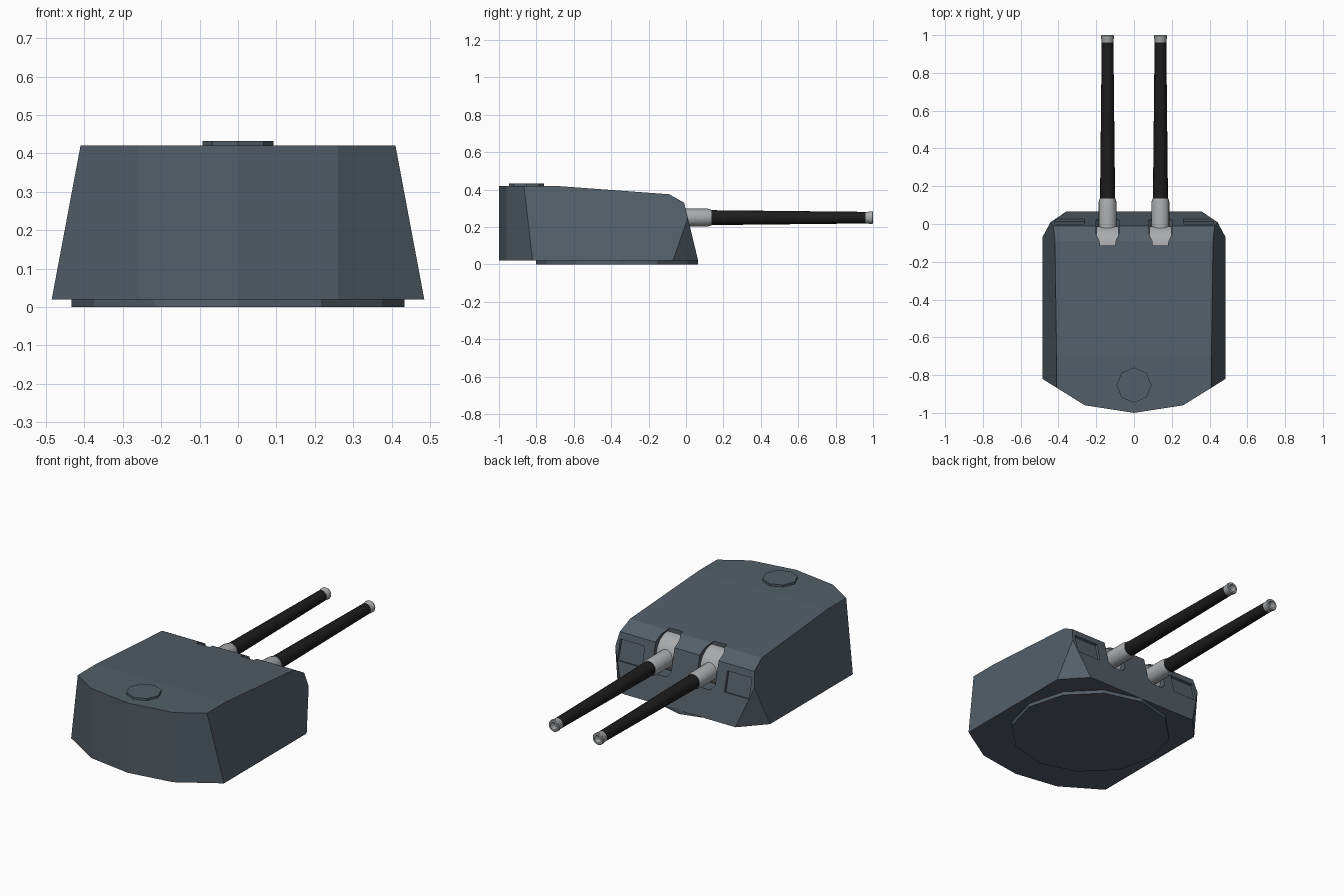
import bpy, bmesh, math
from mathutils import Vector, Matrix

cube = bpy.data.objects.get("Cube")
if cube:
    bpy.data.objects.remove(cube)


def material(name, rgb, rough=0.6):
    m = bpy.data.materials.new(name)
    m.use_nodes = True
    m.diffuse_color = (*rgb, 1)
    bsdf = m.node_tree.nodes["Principled BSDF"]
    bsdf.inputs["Base Color"].default_value = (*rgb, 1)
    bsdf.inputs["Roughness"].default_value = rough
    return m


ARMOR = material("slate armor", (0.085, 0.113, 0.14))
BLACK = material("black barrel", (0.012, 0.012, 0.012))
STEEL = material("light steel", (0.4, 0.41, 0.42))


def finish(name, bm, mat, smooth=False):
    bmesh.ops.recalc_face_normals(bm, faces=bm.faces)
    mesh = bpy.data.meshes.new(name)
    bm.to_mesh(mesh)
    bm.free()
    ob = bpy.data.objects.new(name, mesh)
    bpy.context.collection.objects.link(ob)
    mesh.materials.append(mat)
    if smooth:
        bpy.ops.object.select_all(action="DESELECT")
        ob.select_set(True)
        bpy.context.view_layer.objects.active = ob
        bpy.ops.object.shade_smooth_by_angle(angle=math.radians(35))
    return ob


def disc(name, sides, radius, y, z0, z1):
    """Upright polygonal plate."""
    bm = bmesh.new()
    place = Matrix.Translation((0, y, (z0 + z1) / 2))
    bmesh.ops.create_cone(bm, cap_ends=True, segments=sides, radius1=radius,
                          radius2=radius, depth=z1 - z0, matrix=place)
    return finish(name, bm, ARMOR)


def lathe(name, profile, x, z, mat, sides=16):
    """Revolve (radius, y) points around an axis running along y."""
    bm = bmesh.new()
    verts = [bm.verts.new((r, y, 0)) for r, y in profile]
    edges = [bm.edges.new(pair) for pair in zip(verts, verts[1:])]
    bmesh.ops.spin(bm, geom=verts + edges, cent=(0, 0, 0), axis=(0, 1, 0),
                   angle=math.tau, steps=sides)
    bmesh.ops.remove_doubles(bm, verts=bm.verts, dist=0.0005)
    bmesh.ops.translate(bm, verts=bm.verts, vec=(x, 0, z))
    return finish(name, bm, mat, True)


def carve(target, cutter):
    """Subtract the cutter from the target and discard it."""
    mod = target.modifiers.new("cut", "BOOLEAN")
    mod.operation = "DIFFERENCE"
    mod.solver = "EXACT"
    mod.object = cutter
    bpy.context.view_layer.objects.active = target
    bpy.ops.object.modifier_apply(modifier=mod.name)
    bpy.data.objects.remove(cutter)


# Gun house: a block sliced by armor planes (point, outward normal)
planes = [
    ((0, 0, 0.02), (0, 0, -1)),
    ((0, 0, 0.42), (0, 0, 1)),
    ((0, -0.09, 0.375), (0, 0.045, 0.61)),
    ((0, -0.09, 0.375), (0, 0.045, 0.08)),
    ((0, 0.065, 0.02), (0, 0.31, 0.075)),
]
for s in (-1, 1):
    a, b, c = (Vector(p) for p in
               ((0.485, -0.07, 0.02), (0.36, 0.065, 0.02), (0.442, 0.01, 0.25)))
    cheek = (b - a).cross(c - a)
    planes += [
        ((s * 0.485, 0, 0.02), (s * 0.4, 0, 0.075)),
        ((s * 0.485, -0.82, 0), (s * 0.14, -0.225, 0)),
        ((0, -1, 0), (s * 0.04, -0.26, 0)),
        ((s * a.x, a.y, a.z), (s * abs(cheek.x), abs(cheek.y), cheek.z)),
    ]
bm = bmesh.new()
bmesh.ops.create_cube(bm, size=4)
for point, normal in planes:
    cut = bmesh.ops.bisect_plane(bm, geom=bm.verts[:] + bm.edges[:] + bm.faces[:],
                                 dist=1e-5, plane_co=point, plane_no=normal,
                                 clear_outer=True)
    rim = [e for e in cut["geom_cut"] if isinstance(e, bmesh.types.BMEdge)]
    bmesh.ops.holes_fill(bm, edges=rim, sides=0)
gun_house = finish("gun_house", bm, ARMOR)

GUN_X, GUN_Z = 0.14, 0.25
SLOPE = math.atan2(0.075, 0.31)
for s in (-1, 1):
    # Gun port with clipped corners
    bm = bmesh.new()
    outline = [(0.06, 0.2), (0.06, 0.355), (0.033, 0.385),
               (-0.033, 0.385), (-0.06, 0.355), (-0.06, 0.2),
               (-0.033, 0.17), (0.033, 0.17)]
    face = bm.faces.new([bm.verts.new((s * GUN_X + x, -0.115, z)) for x, z in outline])
    ext = bmesh.ops.extrude_face_region(bm, geom=[face])
    bmesh.ops.translate(bm, vec=(0, 0.4, 0),
                        verts=[v for v in ext["geom"] if isinstance(v, bmesh.types.BMVert)])
    carve(gun_house, finish("port_cutter", bm, ARMOR))

    # Shallow recess in the upper front corner
    bm = bmesh.new()
    place = (Matrix.Translation((s * 0.34, 0.013, 0.237))
             @ Matrix.Rotation(SLOPE, 4, "X")
             @ Matrix.Diagonal((0.155, 0.03, 0.115, 1)))
    bmesh.ops.create_cube(bm, size=1, matrix=place)
    carve(gun_house, finish("recess_cutter", bm, ARMOR))

# Base ring and roof hatch
disc("base_ring", 12, 0.433, -0.368, 0, 0.025)
disc("roof_hatch", 8, 0.093, -0.853, 0.415, 0.432)

for s, side in ((1, "left"), (-1, "right")):
    x = s * GUN_X
    # Rounded mantlet turning on a sideways axis
    bm = bmesh.new()
    place = Matrix.Translation((x, -0.115, GUN_Z)) @ Matrix.Rotation(math.pi / 2, 4, "Y")
    bmesh.ops.create_cone(bm, cap_ends=True, segments=24, radius1=0.105,
                          radius2=0.105, depth=0.115, matrix=place)
    finish(side + "_mantlet", bm, STEEL, True)

    # Sleeve, barrel and hollow muzzle
    lathe(side + "_sleeve", [(0, -0.08), (0.048, -0.08), (0.048, 0.115),
                             (0.042, 0.135), (0, 0.135)], x, GUN_Z, STEEL)
    lathe(side + "_barrel", [(0, 0.12), (0.04, 0.12), (0.031, 0.96), (0, 0.96)],
          x, GUN_Z, BLACK)
    lathe(side + "_muzzle", [(0, 0.955), (0.031, 0.955), (0.031, 0.975), (0.034, 0.982),
                             (0.034, 0.996), (0.031, 1), (0.021, 1), (0.021, 0.965),
                             (0, 0.965)], x, GUN_Z, STEEL)
